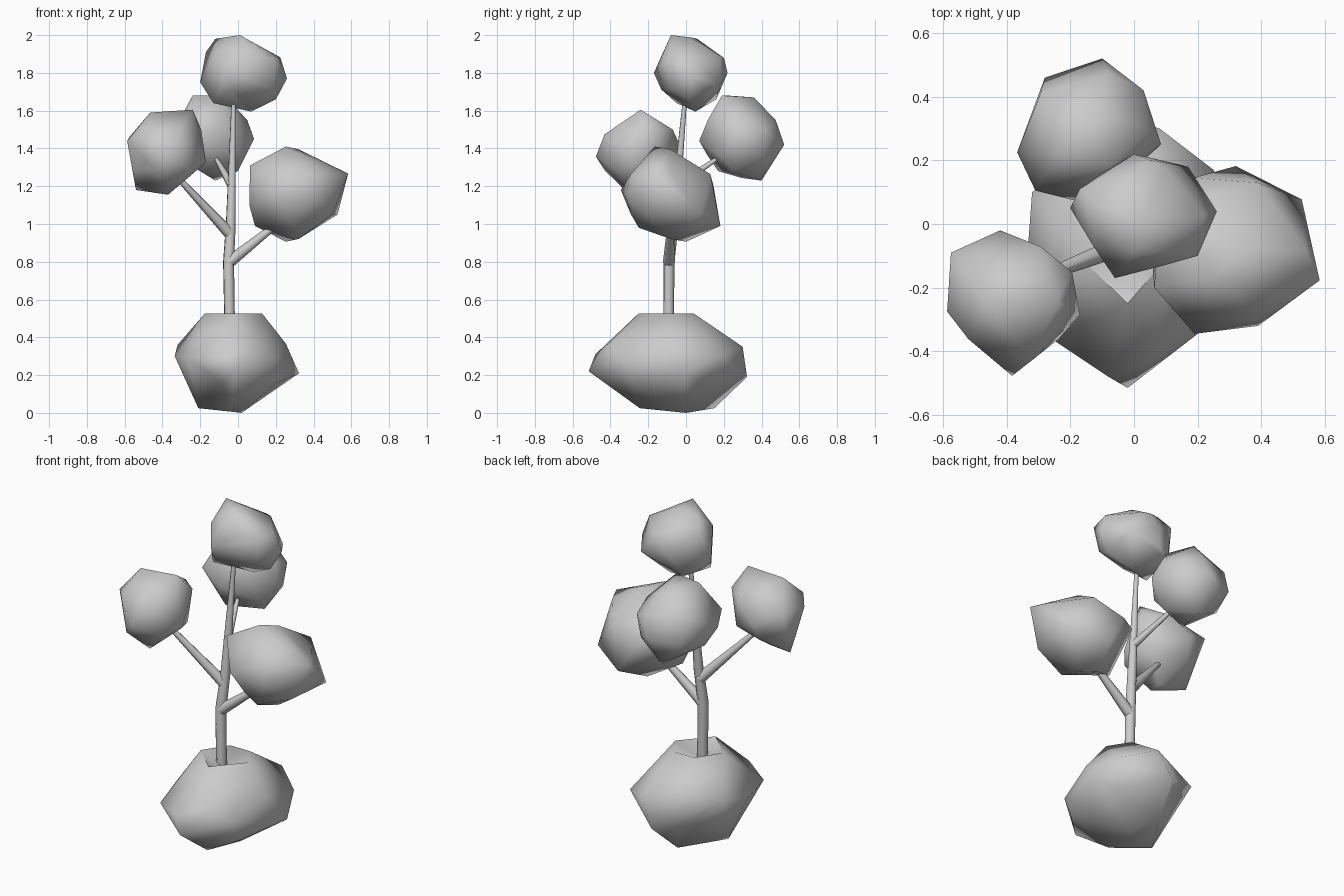
import bpy, bmesh
from mathutils import Vector


def finish(obj, angle=1.2):
    bpy.ops.object.select_all(action='DESELECT')
    bpy.context.view_layer.objects.active = obj
    obj.select_set(True)
    if obj.type == 'CURVE':
        bpy.ops.object.convert(target='MESH')
    bpy.ops.object.shade_smooth_by_angle(angle=angle)


def chunk(name, corners, fill=0.94, pit_above=None, pit_depth=0.06):
    """Faceted lump: hull of a small icosphere core and a few pulled-out corners."""
    pts = [Vector(c) for c in corners]
    lo = Vector([min(p[i] for p in pts) for i in range(3)])
    hi = Vector([max(p[i] for p in pts) for i in range(3)])
    mid, half = (lo + hi) / 2, (hi - lo) / 2 * fill
    bm = bmesh.new()
    bmesh.ops.create_icosphere(bm, subdivisions=1, radius=1)
    pts += [mid + v.co * half for v in bm.verts]
    bm.clear()
    for p in pts:
        bm.verts.new(p)
    bmesh.ops.convex_hull(bm, input=bm.verts[:])
    bmesh.ops.delete(bm, geom=[v for v in bm.verts if not v.link_faces], context='VERTS')
    bmesh.ops.recalc_face_normals(bm, faces=bm.faces[:])
    # Hollow in the flat top where the trunk sits
    if pit_above:
        top = [f for f in bm.faces if all(v.co.z > pit_above for v in f.verts)]
        region = bmesh.ops.dissolve_faces(bm, faces=top)['region']
        for v in bmesh.ops.poke(bm, faces=region)['verts']:
            v.co.z -= pit_depth
    mesh = bpy.data.meshes.new(name)
    bm.to_mesh(mesh)
    bm.free()
    obj = bpy.data.objects.new(name, mesh)
    bpy.context.collection.objects.link(obj)
    finish(obj)


def limb(name, path):
    """Tapered limb through (x, y, z, radius) points."""
    cu = bpy.data.curves.new(name, 'CURVE')
    cu.dimensions = '3D'
    cu.bevel_depth = 1
    cu.bevel_resolution = 2
    cu.use_fill_caps = True
    sp = cu.splines.new('POLY')
    sp.points.add(len(path) - 1)
    for p, (x, y, z, r) in zip(sp.points, path):
        p.co = (x, y, z, 1)
        p.radius = r
    obj = bpy.data.objects.new(name, cu)
    bpy.context.collection.objects.link(obj)
    finish(obj)


# Rock base
chunk("rock_base", [
    (-0.02, -0.515, 0.22), (-0.08, -0.48, 0.31), (0.2, -0.345, 0.29), (-0.26, -0.36, 0.29),
    (-0.335, -0.1, 0.3), (-0.32, 0.1, 0.36), (0, 0.323, 0.19), (0.08, 0.3, 0.35),
    (0.25, 0.17, 0.3), (0.323, 0, 0.21), (0.127, -0.08, 0.527), (-0.175, -0.1, 0.527),
    (-0.02, -0.25, 0.527), (-0.08, 0.04, 0.527), (0.05, 0.04, 0.527),
    (0.02, 0, 0), (-0.21, -0.1, 0.025), (-0.03, -0.245, 0.025), (-0.05, 0.15, 0.025)],
    0.88, pit_above=0.52)

# Trunk and branches
limb("trunk", [(-0.043, -0.092, 0.4, 0.029), (-0.05, -0.09, 0.8, 0.03),
               (-0.038, -0.065, 1.0, 0.027), (-0.022, 0.0, 1.72, 0.01)])
limb("left_branch", [(-0.045, -0.07, 0.95, 0.032), (-0.35, -0.19, 1.28, 0.013)])
limb("right_branch", [(-0.045, -0.09, 0.8, 0.032), (0.22, -0.08, 1.01, 0.017)])
limb("back_branch", [(-0.033, -0.05, 1.2, 0.023), (-0.13, 0.2, 1.37, 0.009)])

# Foliage clumps
chunk("top_foliage", [
    (0.01, -0.08, 2.0), (-0.12, 0.06, 1.98), (0.2, -0.1, 1.87), (0.17, 0.18, 1.74),
    (0.05, 0.2, 1.88), (0.26, 0.04, 1.77), (0, 0.22, 1.8), (-0.06, -0.17, 1.8),
    (-0.2, 0.05, 1.75), (-0.17, 0.11, 1.91), (0.07, 0.05, 1.595), (0.2, 0.02, 1.66),
    (-0.13, -0.05, 1.64), (-0.1, 0.16, 1.66)])
chunk("left_foliage", [
    (-0.383, -0.477, 1.357), (-0.24, -0.24, 1.605), (-0.465, -0.25, 1.59),
    (-0.587, -0.275, 1.44), (-0.575, -0.09, 1.46), (-0.42, -0.02, 1.39),
    (-0.17, -0.285, 1.325), (-0.195, -0.15, 1.5), (-0.37, -0.3, 1.155),
    (-0.54, -0.21, 1.18), (-0.295, -0.07, 1.5)])
chunk("back_foliage", [
    (-0.1, 0.52, 1.42), (-0.28, 0.46, 1.4), (-0.367, 0.225, 1.45), (-0.31, 0.105, 1.5),
    (-0.17, 0.07, 1.44), (0.03, 0.42, 1.5), (0.085, 0.25, 1.45), (-0.24, 0.22, 1.68),
    (-0.12, 0.36, 1.67), (-0.07, 0.19, 1.68), (-0.12, 0.4, 1.23), (-0.2, 0.17, 1.28),
    (0, 0.25, 1.28)])
chunk("right_foliage", [
    (0.254, -0.165, 1.41), (0.583, -0.177, 1.267), (0.527, 0.077, 1.05), (0.32, 0.182, 0.99),
    (0.19, 0.146, 1.2), (0.39, -0.32, 1.15), (0.19, -0.345, 1.18), (0.064, -0.2, 1.31),
    (0.254, 0, 0.906), (0.09, -0.1, 0.99), (0.3, -0.25, 0.98), (0.06, -0.15, 1.1),
    (0.08, 0.08, 1.2)])
